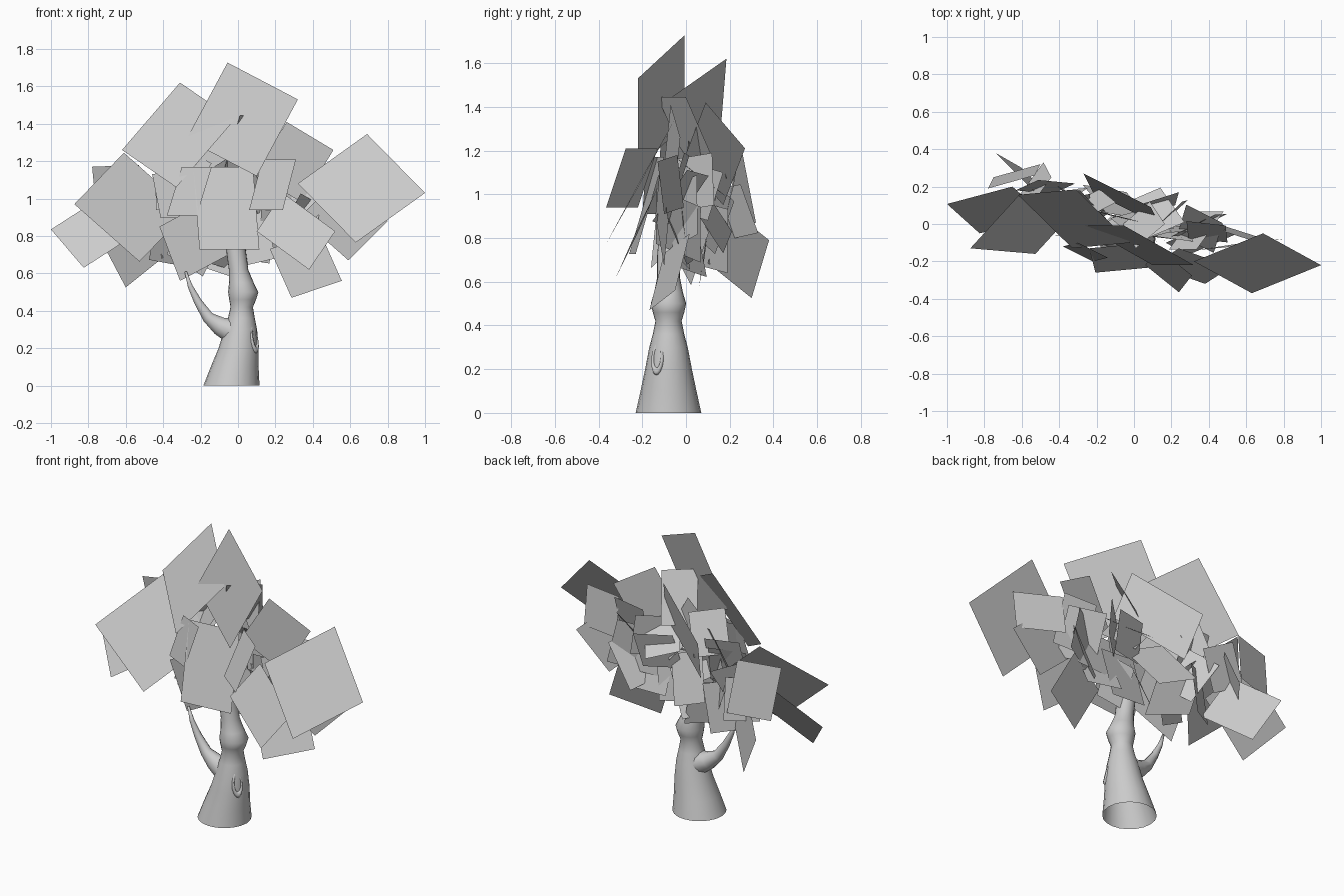
import bpy, bmesh, math, random
from mathutils import Vector, Matrix

cube = bpy.data.objects.get("Cube")
if cube:
    bpy.data.objects.remove(cube)

grey = bpy.data.materials.new("light_grey")
grey.use_nodes = True
colour = (0.6, 0.6, 0.6, 1)
grey.diffuse_color = colour
grey.node_tree.nodes["Principled BSDF"].inputs["Base Color"].default_value = colour


def make_object(name, bm, smooth=False):
    mesh = bpy.data.meshes.new(name)
    bm.to_mesh(mesh)
    bm.free()
    obj = bpy.data.objects.new(name, mesh)
    bpy.context.collection.objects.link(obj)
    mesh.materials.append(grey)
    for face in mesh.polygons:
        face.use_smooth = smooth
    return obj


def tube(name, stations, sides, upright=False):
    """Skin rings of (centre, radius) along a path and close the far end."""
    bm = bmesh.new()
    rings = []
    for i, (centre, radius) in enumerate(stations):
        before = Vector(stations[max(i - 1, 0)][0])
        after = Vector(stations[min(i + 1, len(stations) - 1)][0])
        along = Vector((0, 0, 1)) if upright else (after - before).normalized()
        u = Vector((0, 1, 0))
        u = (u - along * u.dot(along)).normalized()
        v = along.cross(u)
        ring = []
        for k in range(sides):
            a = math.tau * k / sides
            ring.append(bm.verts.new(Vector(centre) + radius * (u * math.cos(a) + v * math.sin(a))))
        rings.append(ring)
    for low, high in zip(rings, rings[1:]):
        for k in range(sides):
            n = (k + 1) % sides
            bm.faces.new((low[k], low[n], high[n], high[k]))
    bm.faces.new(rings[-1])
    bmesh.ops.recalc_face_normals(bm, faces=bm.faces)
    return make_object(name, bm, True)


def card(name, corner, side_a, side_b):
    """Flat leaf card from one corner and its two neighbouring corners."""
    p, a, b = Vector(corner), Vector(side_a), Vector(side_b)
    bm = bmesh.new()
    bm.faces.new([bm.verts.new(c) for c in (p, a, a + b - p, b)])
    return make_object(name, bm)


# Trunk: flared base, pinched waist, knuckle, then a stem into the crown
trunk_profile = [(0, -.035, .15), (.1, -.018, .128), (.2, .003, .107), (.3, .014, .088),
                 (.36, .018, .072), (.42, .02, .06), (.46, .025, .072), (.5, .028, .081),
                 (.55, .018, .066), (.62, .003, .052), (.72, -.01, .052), (.9, -.02, .035)]
tube("trunk", [((x, -.08, z), r) for z, x, r in trunk_profile], 20, upright=True)

# Side branch, tapering to a tip
branch_path = [(.03, .27, .08), (-.04, .295, .07), (-.1, .32, .052), (-.16, .365, .033),
               (-.215, .45, .022), (-.255, .53, .014), (-.28, .61, .006)]
tube("side_branch", [((x, -.08, z), r) for x, z, r in branch_path], 10)

# Raised rim of the knot hole
bpy.ops.mesh.primitive_torus_add(major_radius=.05, minor_radius=.016,
                                 major_segments=20, minor_segments=6)
knot = bpy.context.object
knot.name = "knot_rim"
outward = Vector((.85, -.5, .2))
knot.matrix_world = (Matrix.Translation((.083, -.128, .25))
                     @ outward.to_track_quat('Z', 'Y').to_matrix().to_4x4()
                     @ Matrix.Diagonal((.5, 1.2, .8, 1)))
knot.data.materials.append(grey)
for f in knot.data.polygons:
    f.use_smooth = True

# Large leaf cards on the front of the crown
front_cards = [
    ((1, -.22, 1.03), (.69, -.05, 1.345), (.63, -.37, .765)),
    ((.32, -.22, 1.53), (-.056, -.007, 1.727), (.1, -.22, 1.12)),
    ((-.31, .185, 1.62), (-.62, .156, 1.26), (-.02, -.1, 1.42)),
    ((-.875, -.13, .97), (-.61, .16, 1.245), (-.527, -.16, .663)),
    ((-1, .107, .835), (-.825, -.05, .63), (-.65, .2, 1.06)),
    ((.286, -.167, .47), (.555, -.05, .56), (.17, -.1, .73)),
    ((-.24, -.13, 1.17), (.08, -.1, 1.17), (-.206, -.26, .727)),
    ((.1, -.22, .825), (.24, -.13, 1.03), (.38, -.32, .62)),
    ((.24, -.365, .94), (.06, -.22, .94), (.31, -.275, 1.21)),
]
for i, corners in enumerate(front_cards):
    card(f"front_leaf_{i + 1}", *corners)

# Medium cards at the sides and rear of the crown
rear_cards = [
    ((.26, -.07, 1.41), (.51, -.026, 1.26), (.09, -.1, 1.13)),
    ((.59, -.1, .67), (.8, -.08, .88), (.33, -.14, .9)),
    ((-.6, .3, .525), (-.4, .1, .685), (-.74, .38, .79)),
    ((-.53, .26, 1.18), (-.78, .19, 1.17), (-.5, .32, .87)),
    ((-.31, -.05, .56), (-.05, -.08, .7), (-.42, -.06, .85)),
    ((.09, .09, 1.42), (-.27, .27, 1.21), (.14, -.01, 1.16)),
    ((.01, -.13, 1.444), (.165, .0, 1.444), (-.07, -.01, 1.17)),
    ((.76, -.13, 1.15), (.48, -.04, 1.18), (.76, -.1, .91)),
    ((-.38, -.12, .91), (-.22, -.2, .91), (-.3, -.1, 1.17)),
    ((.085, .02, .96), (-.15, .06, 1.06), (-.04, .17, .73)),
    ((.41, -.03, 1.03), (.135, -.05, 1.03), (.4, .0, .78)),
    ((.24, .17, 1.1), (.02, .1, 1.12), (.22, .1, .88)),
    ((-.03, .06, .58), (-.33, .08, .68), (-.1, .1, .86)),
    ((.03, -.06, .64), (.2, -.08, .68), (-.02, -.02, .9)),
]
for i, corners in enumerate(rear_cards):
    card(f"rear_leaf_{i + 1}", *corners)

# Small cards filling the crown, following its slant and mostly facing the rear
random.seed(12)
count = 20
for i in range(count):
    t = math.tau * i / count
    reach = random.uniform(.5, 1)
    x = -.06 + .56 * reach * math.cos(t)
    z = .98 + .24 * reach * math.sin(t)
    y = .02 - .22 * x + random.uniform(-.06, .08)
    facing = Vector((random.uniform(-.9, .9), random.uniform(.4, 1), random.uniform(-.4, .6)))
    turn = (facing.to_track_quat('Z', 'Y').to_matrix()
            @ Matrix.Rotation(random.uniform(-.6, .6), 3, 'Z'))
    w, h = random.uniform(.1, .135), random.uniform(.12, .15)
    card(f"inner_leaf_{i + 1}", *[Vector((x, y, z)) + turn @ Vector(c)
                                  for c in ((-w, -h, 0), (w, -h, 0), (-w, h, 0))])
